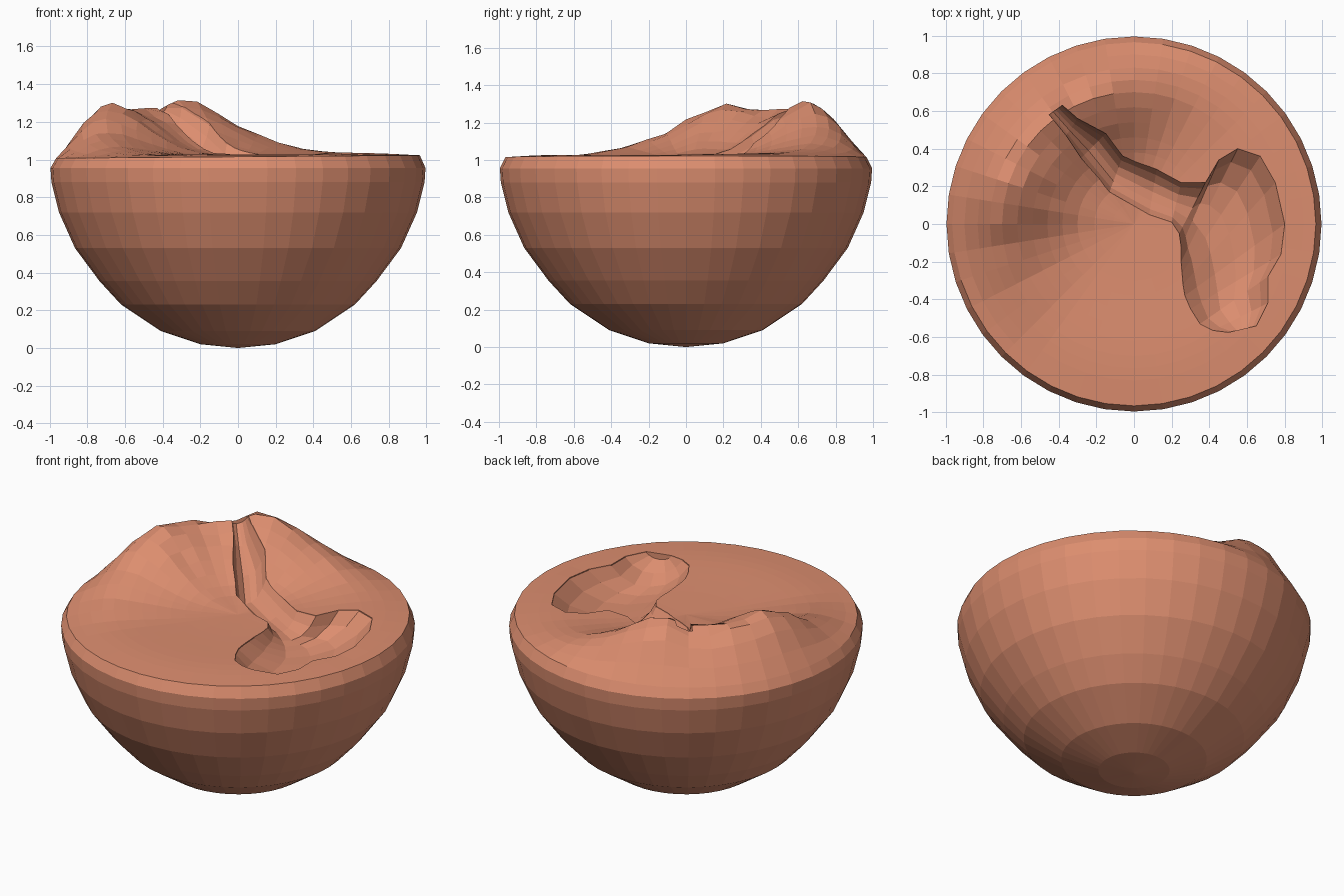
import bpy, bmesh, math, random

if "Cube" in bpy.data.objects:
    bpy.data.objects.remove(bpy.data.objects["Cube"])

random.seed(4)
SEG = 40

def interp(table, v):
    for (a, p), (b, q) in zip(table, table[1:]):
        if v <= b:
            return p + (q - p) * max(0, (v - a) / (b - a))
    return table[-1][1]

# Hill height around the compass, and its profile from centre to rim
CREST = [(0, .01), (50, .02), (68, .05), (80, .11), (90, .17), (98, .235), (108, .29), (117, .30),
         (127, .25), (137, .25), (147, .27), (159, .285), (172, .26), (188, .14), (206, .06), (228, .015), (360, .005)]
FALL = [(0, 0), (.2, .07), (.3, .17), (.4, .36), (.5, .6), (.6, .86), (.7, 1), (.77, .92),
        (.83, .72), (.9, .35), (.96, 0)]

def ground(x, y):
    a = math.degrees(math.atan2(y, x)) % 360
    return 1.015 + .008 * x + interp(CREST, a) * interp(FALL, math.hypot(x, y))

def make_object(name, bm):
    bmesh.ops.recalc_face_normals(bm, faces=bm.faces)
    me = bpy.data.meshes.new(name)
    bm.to_mesh(me)
    bm.free()
    ob = bpy.data.objects.new(name, me)
    bpy.context.collection.objects.link(ob)
    return ob

def bridge(bm, a, b, closed=True):
    n = len(a)
    for i in range(n if closed else n - 1):
        j = (i + 1) % n
        bm.faces.new((a[i], a[j], b[j], b[i]))

# Bowl-shaped underside and hilly top as one closed body
bm = bmesh.new()
rings = []
BOWL = [(.2, .02), (.41, .09), (.62, .23), (.735, .355), (.865, .53), (.95, .72), (.99, .88), (.995, .955)]
TOP = [.965, .9, .83, .765, .7, .62, .54, .46, .38, .3, .21, .11]
angles = [2 * math.pi * i / SEG for i in range(SEG)]
for r, z in BOWL:
    rings.append([bm.verts.new((r * math.cos(a), r * math.sin(a), z)) for a in angles])
for r in TOP:
    ring = []
    for a in angles:
        x, y = r * math.cos(a), r * math.sin(a)
        z = ground(x, y)
        z += random.uniform(-.06, .06) * max(0, z - 1.04)
        ring.append(bm.verts.new((x, y, z)))
    rings.append(ring)
for a, b in zip(rings, rings[1:]):
    bridge(bm, a, b)
for ring, z in ((rings[0], 0), (rings[-1], ground(0, 0))):
    tip = bm.verts.new((0, 0, z))
    for i in range(SEG):
        bm.faces.new((ring[i], ring[(i + 1) % SEG], tip))
island = make_object("island", bm)

# River and lake cutter: left bank, right bank, depth
STATIONS = [(-.45, .58, -.38, .63, .02), (-.36, .47, -.30, .56, .09), (-.28, .35, -.15, .48, .11),
            (-.13, .17, -.06, .36, .09), (.08, .05, .12, .29, .08), (.20, .01, .25, .22, .09),
            (.24, -.05, .38, .22, .11), (.25, -.12, .45, .34, .14), (.25, -.20, .55, .40, .15),
            (.255, -.26, .67, .36, .16), (.26, -.32, .75, .22, .16), (.27, -.38, .80, .0, .16),
            (.30, -.45, .78, -.16, .15), (.35, -.53, .71, -.28, .13), (.42, -.565, .71, -.42, .09),
            (.50, -.575, .65, -.54, .03)]
PROFILE = [(0, 0), (.12, .5), (.3, .9), (.5, 1), (.7, .9), (.88, .5), (1, 0)]
bm = bmesh.new()
loops = []
for lx, ly, rx, ry, d in STATIONS:
    lz, rz = ground(lx, ly), ground(rx, ry)
    loop = [bm.verts.new((lx, ly, 1.6))]
    for t, k in PROFILE:
        z = lz + (rz - lz) * t - d * k - .006
        loop.append(bm.verts.new((lx + (rx - lx) * t, ly + (ry - ly) * t, z)))
    loop.append(bm.verts.new((rx, ry, 1.6)))
    loops.append(loop)
for a, b in zip(loops, loops[1:]):
    bridge(bm, a, b)
bm.faces.new(loops[0])
bm.faces.new(loops[-1])
cutter = make_object("river_lake_cutter", bm)
cutter.hide_render = True

mod = island.modifiers.new("carve", 'BOOLEAN')
mod.operation = 'DIFFERENCE'
mod.solver = 'EXACT'
mod.object = cutter
bpy.context.view_layer.objects.active = island
bpy.ops.object.modifier_apply(modifier=mod.name)
bpy.data.objects.remove(cutter)

# Clay colour
mat = bpy.data.materials.new("clay")
mat.diffuse_color = (.72, .27, .16, 1)
mat.use_nodes = True
mat.node_tree.nodes["Principled BSDF"].inputs["Base Color"].default_value = mat.diffuse_color
island.data.materials.clear()
island.data.materials.append(mat)
for p in island.data.polygons:
    p.material_index = 0
    p.use_smooth = False
